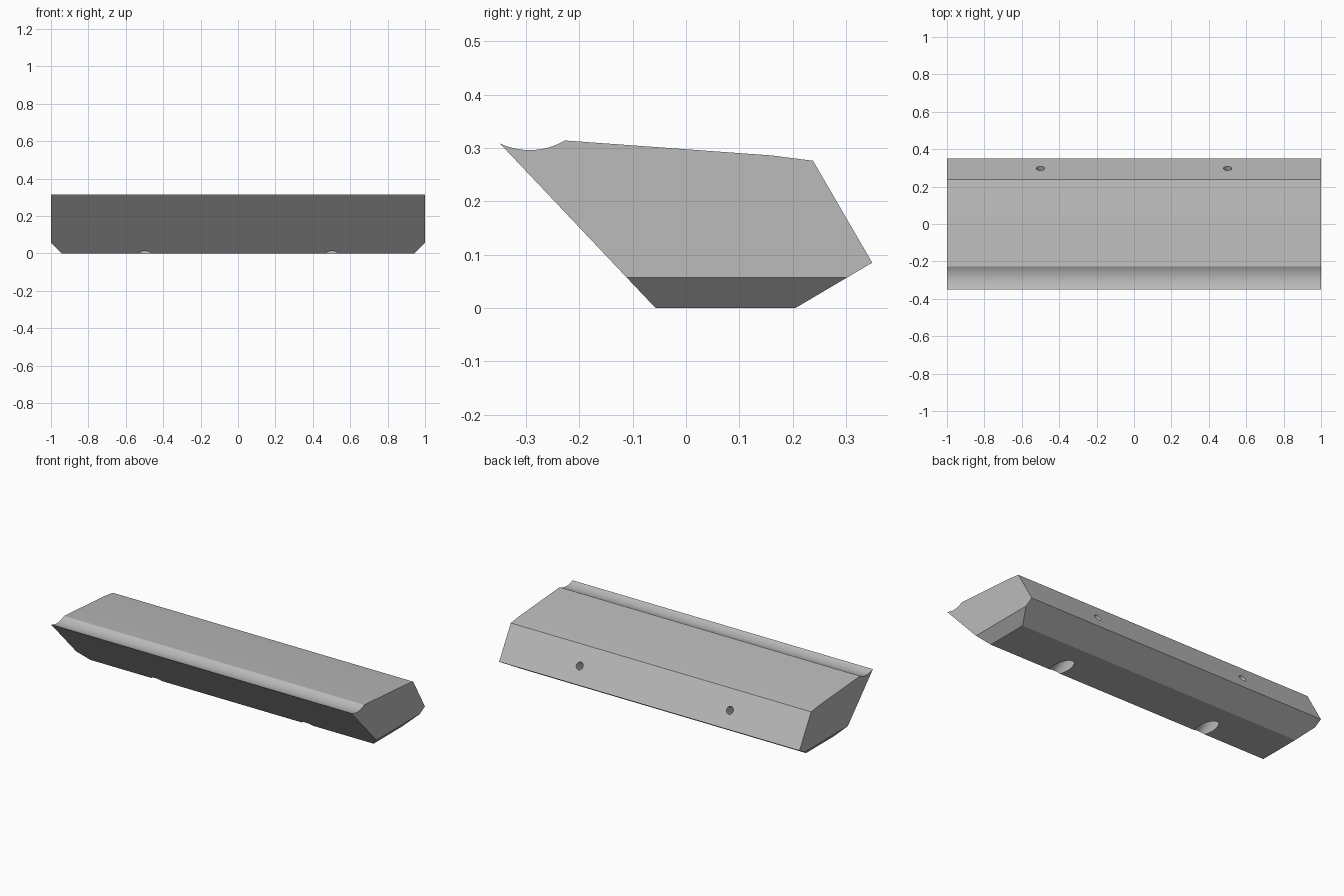
import bpy, bmesh, math
from mathutils import Vector

if "Cube" in bpy.data.objects:
    bpy.data.objects.remove(bpy.data.objects["Cube"], do_unlink=True)

grey = bpy.data.materials.new("plain_grey")
grey.use_nodes = True
grey.diffuse_color = (0.5, 0.5, 0.5, 1)
grey.node_tree.nodes["Principled BSDF"].inputs["Base Color"].default_value = (0.5, 0.5, 0.5, 1)

HALF, CHAMFER = 1.0, 0.057

# Side profile (y, z): underside, back slopes, top, then the concave front groove
profile = [(-0.057, 0), (0.205, 0), (0.349, 0.085), (0.238, 0.276), (0.16, 0.286)]
groove_y, groove_z, groove_r, steps = -0.293, 0.426, 0.13, 16
start, end = math.asin(0.066 / groove_r), math.asin(-0.056 / groove_r)
for i in range(steps + 1):
    a = start + (end - start) * i / steps
    profile.append((groove_y + groove_r * math.sin(a), groove_z - groove_r * math.cos(a)))

# Extrude the profile along the length
bm = bmesh.new()
face = bm.faces.new([bm.verts.new((-HALF, y, z)) for y, z in profile])
ext = bmesh.ops.extrude_face_region(bm, geom=[face])
bmesh.ops.translate(bm, vec=(2 * HALF, 0, 0),
                    verts=[g for g in ext["geom"] if isinstance(g, bmesh.types.BMVert)])

# Chamfer the lower corner of each end
for side in (-1, 1):
    cut = bmesh.ops.bisect_plane(bm, geom=bm.verts[:] + bm.edges[:] + bm.faces[:],
                                 plane_co=(side * HALF, 0, CHAMFER),
                                 plane_no=(side, 0, -1), clear_outer=True)
    edges = [g for g in cut["geom_cut"] if isinstance(g, bmesh.types.BMEdge)]
    bmesh.ops.holes_fill(bm, edges=edges)
bmesh.ops.recalc_face_normals(bm, faces=bm.faces[:])

mesh = bpy.data.meshes.new("wedge_block")
bm.to_mesh(mesh)
bm.free()
mesh.materials.append(grey)
block = bpy.data.objects.new("wedge_block", mesh)
bpy.context.collection.objects.link(block)

# Screw holes, square to the upper back face, with wide counterbores underneath
axis = Vector((0, 0.865, 0.502))


def drill(x, radius, near, far):
    """Cut a round hole between two distances along the screw axis."""
    entry = Vector((x, 0.297, 0.174))
    bpy.ops.mesh.primitive_cylinder_add(
        vertices=32, radius=radius, depth=far - near,
        location=entry - axis * (near + far) / 2,
        rotation=axis.to_track_quat("Z", "Y").to_euler())
    cutter = bpy.context.object
    cutter.name = "hole_cutter"
    cutter.hide_render = True
    cutter.data.materials.append(grey)
    mod = block.modifiers.new("hole", "BOOLEAN")
    mod.operation, mod.solver, mod.object = "DIFFERENCE", "EXACT", cutter
    bpy.context.view_layer.objects.active = block
    bpy.ops.object.modifier_apply(modifier=mod.name)
    bpy.data.objects.remove(cutter, do_unlink=True)


for x in (-0.5, 0.5):
    drill(x, 0.045, 0.17, 0.6)
    drill(x, 0.022, -0.1, 0.2)

# Smooth the groove and holes, keep the edges crisp
bpy.ops.object.select_all(action="DESELECT")
block.select_set(True)
bpy.context.view_layer.objects.active = block
bpy.ops.object.shade_smooth_by_angle(angle=math.radians(20))
